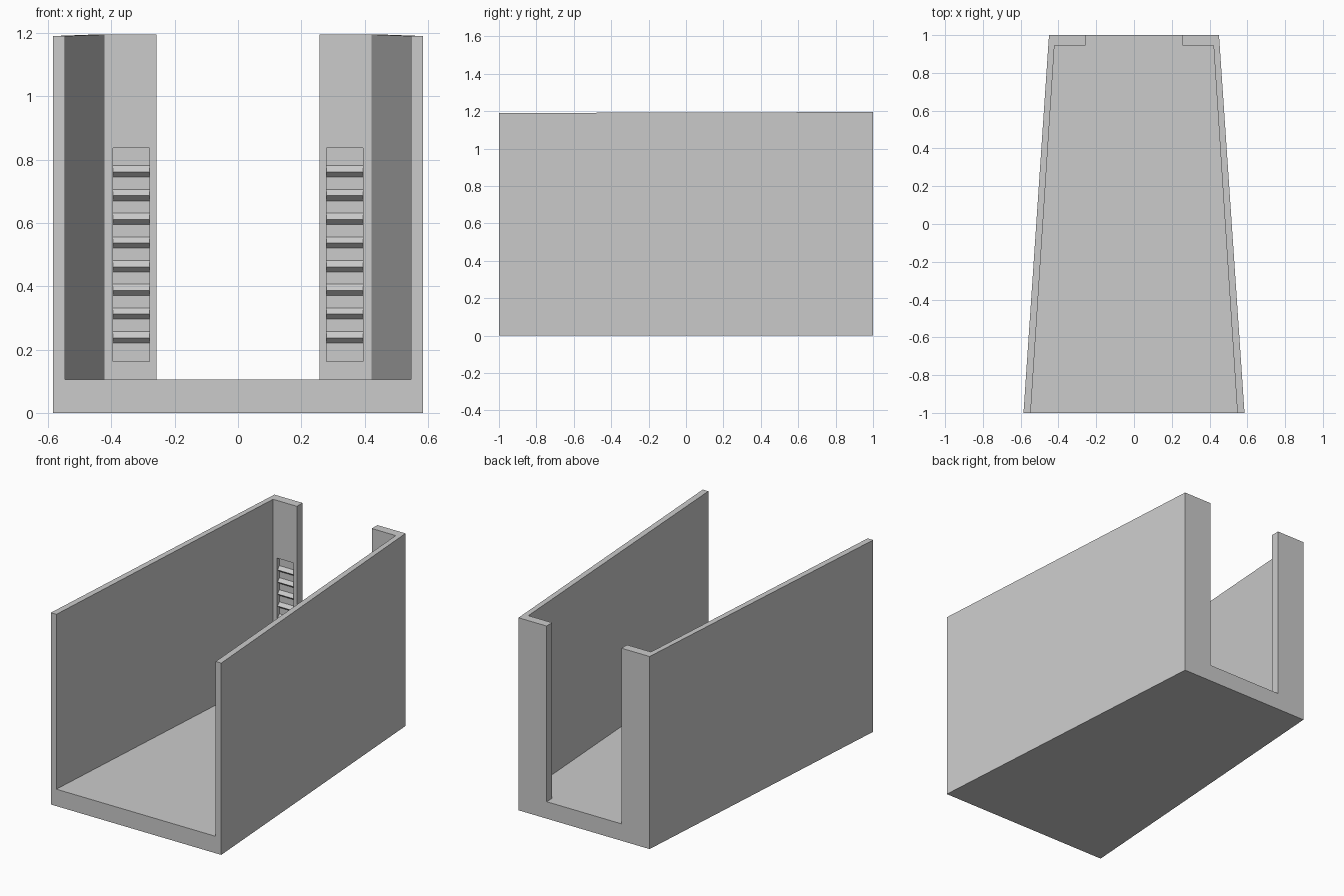
import bpy, bmesh

if "Cube" in bpy.data.objects:
    bpy.data.objects.remove(bpy.data.objects["Cube"])

FLOOR, TOP = 0.105, 1.195
POST_Y, RECESS_Y = 0.945, 0.970


def prism(name, profile, place, a, b):
    """Extrude a 2D profile between a and b; place(p, t) gives the 3D point."""
    bm = bmesh.new()
    lo = [bm.verts.new(place(p, a)) for p in profile]
    hi = [bm.verts.new(place(p, b)) for p in profile]
    bm.faces.new(lo)
    bm.faces.new(hi)
    n = len(profile)
    for i in range(n):
        j = (i + 1) % n
        bm.faces.new((lo[i], lo[j], hi[j], hi[i]))
    bmesh.ops.recalc_face_normals(bm, faces=bm.faces)
    mesh = bpy.data.meshes.new(name)
    bm.to_mesh(mesh)
    bm.free()
    ob = bpy.data.objects.new(name, mesh)
    bpy.context.collection.objects.link(ob)
    return ob


def along_z(p, t):
    return (p[0], p[1], t)


def along_x(p, t):
    return (t, p[0], p[1])


def mirrored(half):
    return half + [(-x, y) for x, y in reversed(half)]


def cut(target, cutter):
    cutter.hide_render = True
    mod = target.modifiers.new("cut", 'BOOLEAN')
    mod.operation = 'DIFFERENCE'
    mod.solver = 'EXACT'
    mod.object = cutter
    bpy.context.view_layer.objects.active = target
    bpy.ops.object.modifier_apply(modifier=mod.name)
    bpy.data.objects.remove(cutter)


# Tapered outer body, its top very slightly lower at the front
body = prism("channel_body", mirrored([(0.585, -1), (0.45, 1)]), along_z, 0, TOP)
for v in body.data.vertices:
    if v.co.z > 1 and v.co.y < 0:
        v.co.z = 1.19

# Open interior with the narrower gap between the back posts
cut(body, prism("interior_cutter",
                mirrored([(0.56, -1.2), (0.421, POST_Y), (0.257, POST_Y), (0.257, 1.2)]),
                along_z, FLOOR, 1.5))

# Recessed panel with louvre ridges on the inside of each post
for side, label in ((-1, "left"), (1, "right")):
    x0, x1 = side * 0.28, side * 0.395
    cut(body, prism("recess_cutter",
                    [(0.9, 0.162), (RECESS_Y, 0.162), (RECESS_Y, 0.837), (0.9, 0.837)],
                    along_x, x0, x1))
    for i in range(8):
        z = 0.237 + i * 0.0748
        prism(f"{label}_louvre_{i + 1}",
              [(RECESS_Y, z - 0.016), (RECESS_Y - 0.018, z), (RECESS_Y, z + 0.02)],
              along_x, x0, x1)
